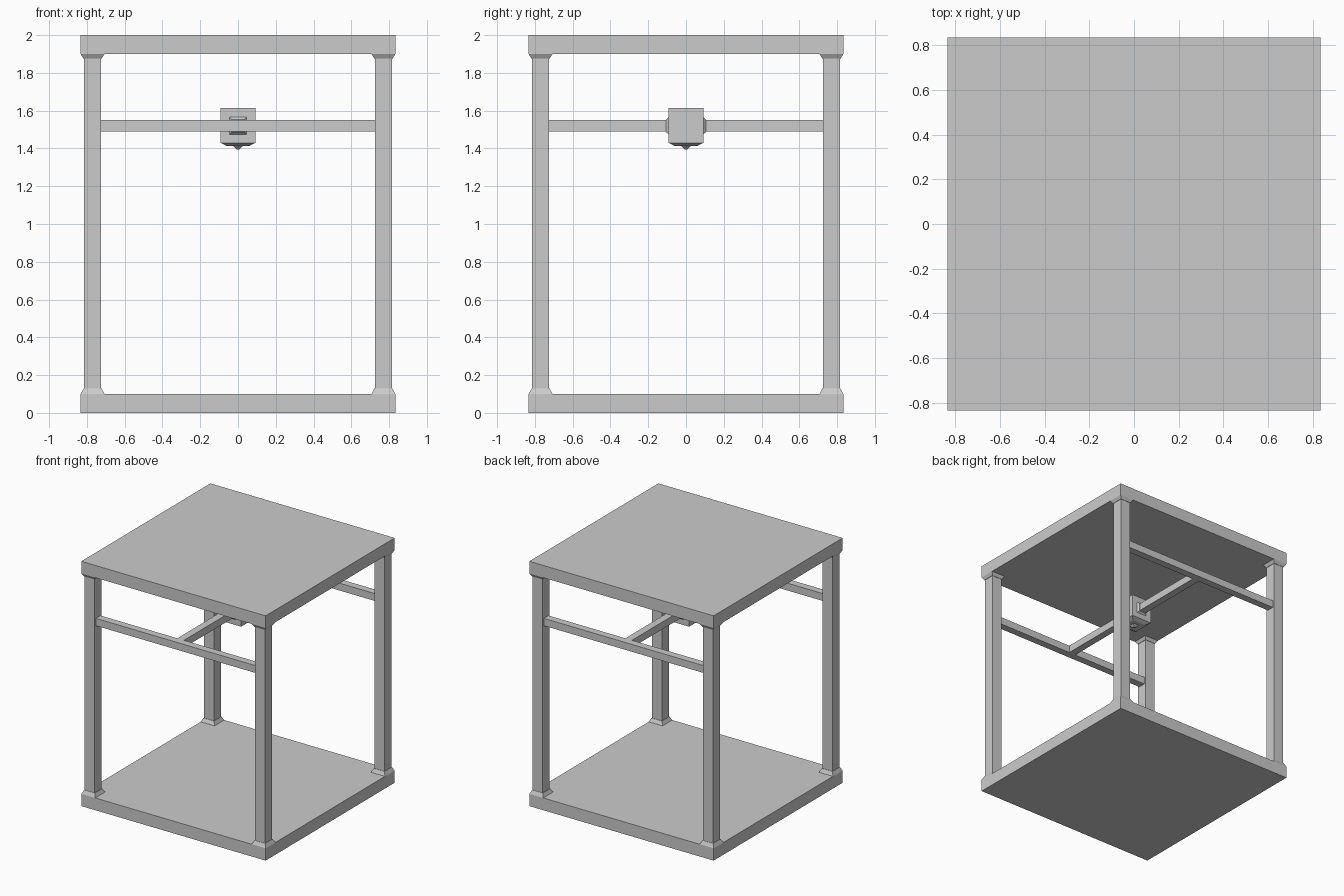
import bpy, bmesh
from mathutils import Vector

if "Cube" in bpy.data.objects:
    bpy.data.objects.remove(bpy.data.objects["Cube"])

grey = bpy.data.materials.new("plain grey")
grey.diffuse_color = (0.6, 0.6, 0.6, 1)
grey.use_nodes = True
grey.node_tree.nodes["Principled BSDF"].inputs["Base Color"].default_value = grey.diffuse_color


def finish(name, bm):
    bmesh.ops.recalc_face_normals(bm, faces=bm.faces)
    me = bpy.data.meshes.new(name)
    bm.to_mesh(me)
    bm.free()
    me.materials.append(grey)
    ob = bpy.data.objects.new(name, me)
    bpy.context.collection.objects.link(ob)
    return ob


def box(name, lo, hi):
    lo, hi = Vector(lo), Vector(hi)
    bm = bmesh.new()
    bmesh.ops.create_cube(bm, size=1)
    for v in bm.verts:
        v.co = (lo + hi) / 2 + Vector(a * b for a, b in zip(v.co, hi - lo))
    return finish(name, bm)


def taper(name, start, end, half_start, half_end, axis):
    """Square frustum along an axis (1 = y, 2 = z) between two centres."""
    bm = bmesh.new()
    rings = []
    for c, h in ((start, half_start), (end, half_end)):
        ring = []
        for a, b in ((-h, -h), (h, -h), (h, h), (-h, h)):
            off = (a, b, 0) if axis == 2 else (a, 0, b)
            ring.append(bm.verts.new(Vector(c) + Vector(off)))
        rings.append(ring)
        bm.faces.new(ring)
    for i in range(4):
        j = (i + 1) % 4
        bm.faces.new((rings[0][i], rings[0][j], rings[1][j], rings[1][i]))
    return finish(name, bm)


P = 0.833    # plate half width
C = 0.77     # post centre
H = 0.045    # post half width
R = 0.03     # rail half width
Z = 1.52     # rail height

# Base and roof plates
box("base_plate", (-P, -P, 0), (P, P, 0.1))
box("top_plate", (-P, -P, 1.9), (P, P, 2.0))

# Corner posts with flared ends
for x in (-C, C):
    for y in (-C, C):
        box("corner_post", (x - H, y - H, 0.1), (x + H, y + H, 1.9))
        taper("post_foot", (x, y, 0.1), (x, y, 0.13), 0.063, 0.048, 2)
        taper("post_cap", (x, y, 1.9), (x, y, 1.875), 0.063, 0.048, 2)

# Side rails and the cross beam between them
for y in (-C, C):
    box("side_rail", (-C + H, y - R, Z - R), (C - H, y + R, Z + R))
box("cross_beam", (-R, -C + R, Z - R), (R, C - R, Z + R))

# Carriage on the beam, with collars and nozzle
box("carriage", (-0.092, -0.092, 1.43), (0.092, 0.092, 1.615))
for s in (-1, 1):
    taper("beam_collar", (0, s * 0.092, Z), (0, s * 0.105, Z), 0.046, 0.034, 1)
taper("nozzle_base", (0, 0, 1.43), (0, 0, 1.413), 0.092, 0.06, 2)
taper("nozzle_tip", (0, 0, 1.413), (0, 0, 1.395), 0.026, 0.006, 2)
